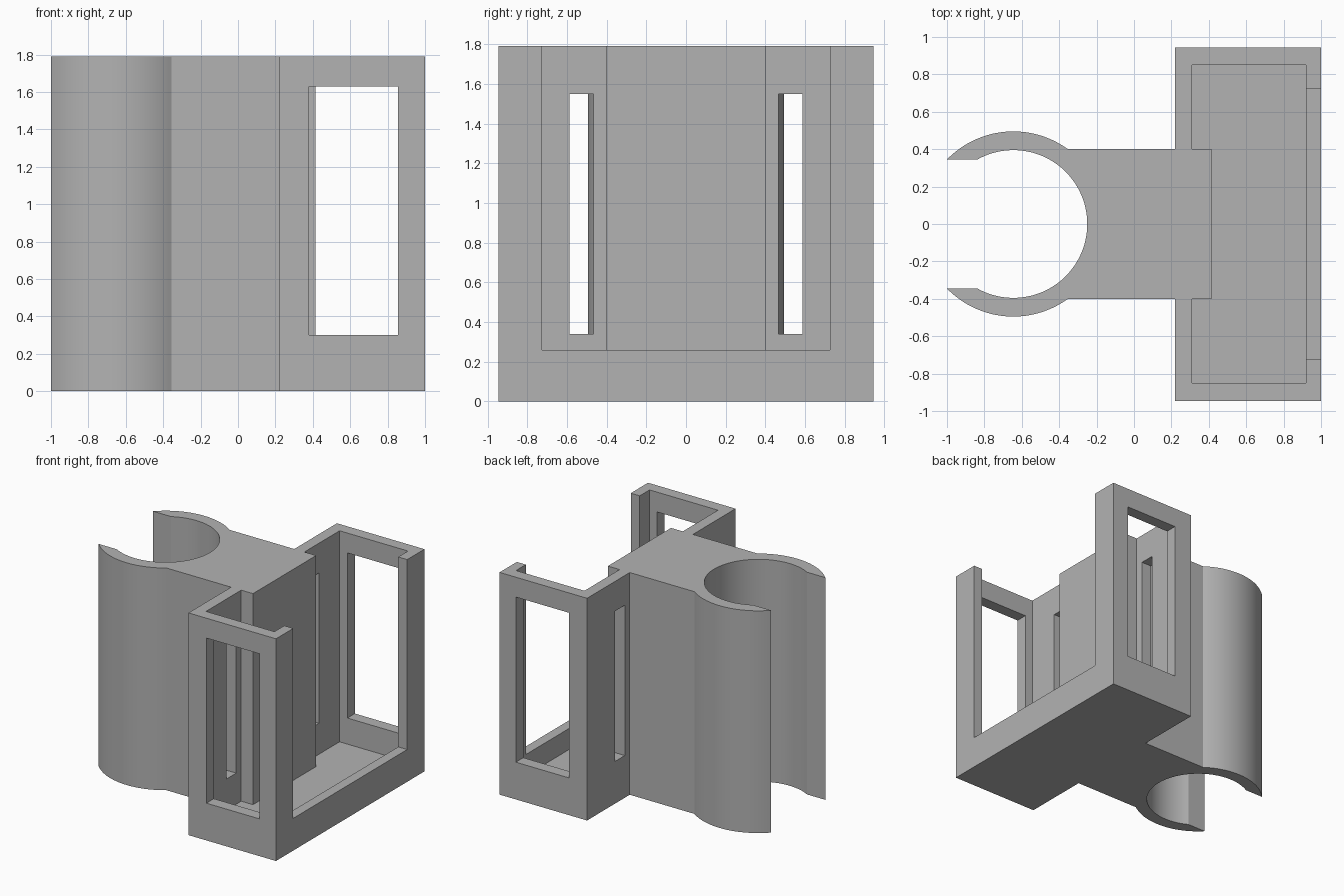
import bpy
import bmesh
from math import asin, pi, cos, sin, radians

if "Cube" in bpy.data.objects:
    bpy.data.objects.remove(bpy.data.objects["Cube"])

HEIGHT = 1.79
grey = bpy.data.materials.new("plain_grey")
grey.use_nodes = True
GREY = (0.45, 0.45, 0.45, 1)
grey.diffuse_color = GREY
grey.node_tree.nodes["Principled BSDF"].inputs["Base Color"].default_value = GREY


def prism(name, outline, z0, z1):
    """Extrude a counter-clockwise outline from z0 to z1."""
    bm = bmesh.new()
    base = bm.faces.new([bm.verts.new((x, y, z0)) for x, y in outline])
    top = bmesh.ops.extrude_face_region(bm, geom=[base])["geom"]
    verts = [v for v in top if isinstance(v, bmesh.types.BMVert)]
    bmesh.ops.translate(bm, verts=verts, vec=(0, 0, z1 - z0))
    bmesh.ops.recalc_face_normals(bm, faces=bm.faces)
    mesh = bpy.data.meshes.new(name)
    bm.to_mesh(mesh)
    bm.free()
    mesh.materials.append(grey)
    obj = bpy.data.objects.new(name, mesh)
    bpy.context.collection.objects.link(obj)
    return obj


def box(name, x0, x1, y0, y1, z0, z1):
    return prism(name, [(x0, y0), (x1, y0), (x1, y1), (x0, y1)], z0, z1)


def combine(target, other, operation):
    """Apply a boolean, then discard the second object."""
    other.hide_render = True
    bpy.context.view_layer.objects.active = target
    mod = target.modifiers.new("boolean", "BOOLEAN")
    mod.operation = operation
    mod.solver = "EXACT"
    mod.object = other
    bpy.ops.object.modifier_apply(modifier=mod.name)
    bpy.data.objects.remove(other)


def arc(radius, start, end, steps):
    angles = [start + (end - start) * i / steps for i in range(steps + 1)]
    return [(-0.645 + radius * cos(a), radius * sin(a)) for a in angles]


# Open tray: hollow, wide mouth on +x, windows through the ends, slots in the back
holder = box("clip_on_holder", 0.22, 1, -0.945, 0.945, 0, HEIGHT)
combine(holder, box("cavity", 0.31, 0.92, -0.85, 0.85, 0.09, 2), "DIFFERENCE")
combine(holder, box("mouth", 0.85, 1.1, -0.725, 0.725, 0.26, 2), "DIFFERENCE")
combine(holder, box("end_windows", 0.38, 0.855, -1, 1, 0.30, 1.63), "DIFFERENCE")
for side in (-1, 1):
    y0, y1 = sorted((side * 0.465, side * 0.588))
    combine(holder, box("slot", 0.1, 0.4, y0, y1, 0.34, 1.55), "DIFFERENCE")

# Neck block and C-shaped tube clip as one extruded outline
OUTER, INNER, NECK, GAP = 0.495, 0.395, 0.402, 0.345
join = asin(NECK / OUTER)
tip = pi - asin(GAP / OUTER)
inner_tip = pi - asin(GAP / INNER)
outline = [(0.415, -NECK), (0.415, NECK)]
outline += arc(OUTER, join, tip, 32)
outline += arc(INNER, inner_tip, -inner_tip, 72)
outline += arc(OUTER, -tip, -join, 32)
combine(holder, prism("neck_and_clip", outline, 0, HEIGHT), "UNION")

# Smooth curved walls, crisp edges
bpy.ops.object.select_all(action="DESELECT")
holder.select_set(True)
bpy.context.view_layer.objects.active = holder
bpy.ops.object.shade_smooth_by_angle(angle=radians(25))
